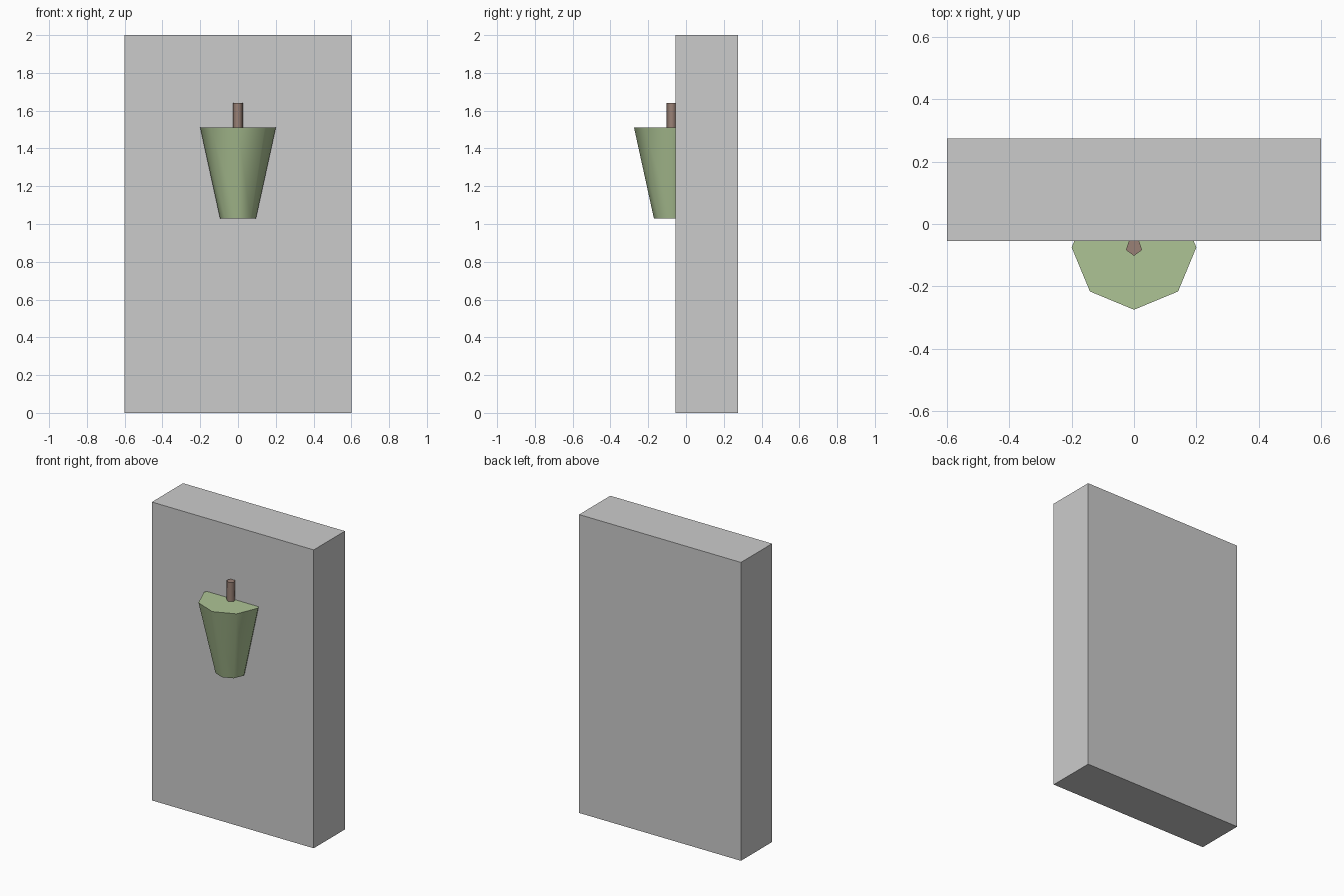
import bpy
import math

if "Cube" in bpy.data.objects:
    bpy.data.objects.remove(bpy.data.objects["Cube"])


def material(name, rgb):
    mat = bpy.data.materials.new(name)
    mat.diffuse_color = (*rgb, 1)
    mat.use_nodes = True
    mat.node_tree.nodes["Principled BSDF"].inputs["Base Color"].default_value = mat.diffuse_color
    return mat


def tapered(name, sides, r_bottom, r_top, z0, z1, mat):
    """Upright prism with one corner facing the front, smooth round its sides."""
    bpy.ops.mesh.primitive_cone_add(
        vertices=sides, radius1=r_bottom, radius2=r_top, depth=z1 - z0,
        location=(0, -0.075, (z0 + z1) / 2), rotation=(0, 0, math.pi))
    obj = bpy.context.object
    obj.name = name
    obj.data.materials.append(mat)
    bpy.ops.object.shade_smooth_by_angle(angle=math.radians(75))
    return obj


# Wall slab
bpy.ops.mesh.primitive_cube_add(size=1, location=(0, 0.11, 1))
wall = bpy.context.object
wall.name = "wall_slab"
wall.scale = (1.2, 0.33, 2)
bpy.ops.object.transform_apply(location=False, rotation=False, scale=True)

# Tapered body, half sunk into the wall
tapered("tapered_body", 8, 0.095, 0.2, 1.03, 1.51,
        material("green", (0.42, 0.55, 0.30)))

# Stem standing on the body
tapered("stem", 5, 0.027, 0.027, 1.50, 1.64,
        material("brown", (0.32, 0.22, 0.18)))
